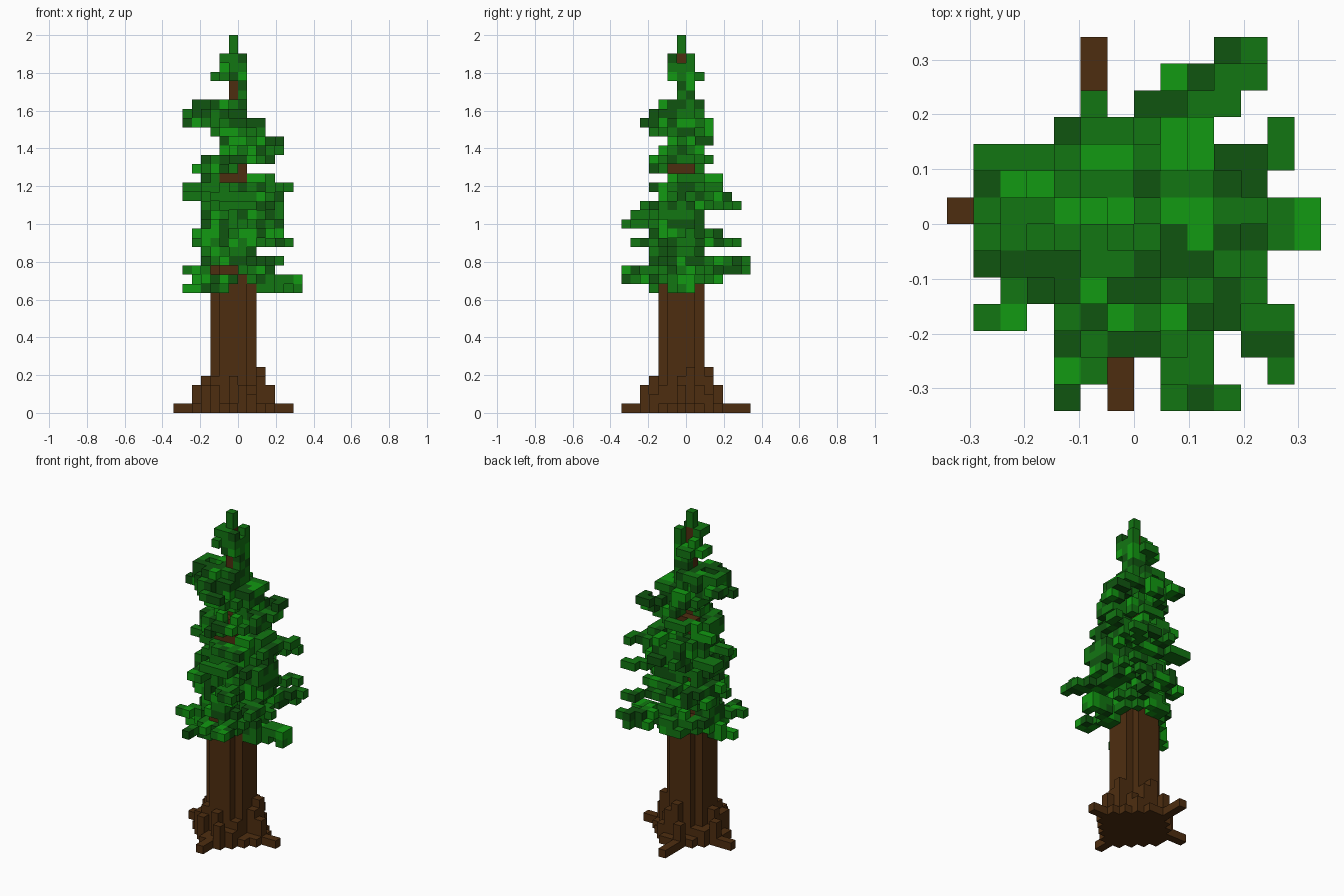
import bpy
import bmesh
import random

if "Cube" in bpy.data.objects:
    bpy.data.objects.remove(bpy.data.objects["Cube"], do_unlink=True)

HEIGHT = 41                 # tree height in blocks
SIZE = 2 / HEIGHT           # edge of one block
CX = CY = -1                # trunk axis, in blocks
rng = random.Random(11)


def make_material(name, color):
    mat = bpy.data.materials.new(name)
    mat.use_nodes = True
    mat.diffuse_color = (*color, 1)
    bsdf = next(n for n in mat.node_tree.nodes if n.type == "BSDF_PRINCIPLED")
    bsdf.inputs["Base Color"].default_value = (*color, 1)
    bsdf.inputs["Roughness"].default_value = 0.9
    return mat


bark = make_material("bark brown", (0.076, 0.027, 0.005))
leaves = [
    make_material("leaf green", (0.006, 0.18, 0.006)),
    make_material("light leaf green", (0.006, 0.32, 0.006)),
    make_material("dark leaf green", (0.005, 0.09, 0.005)),
]


def disc(radius, z):
    """Blocks of a round slice about the trunk axis."""
    reach = range(-8, 9)
    return {(CX + i, CY + j, z) for i in reach for j in reach
            if i * i + j * j <= radius * radius}


def line(start, end, z):
    """Straight row of blocks between two points of one layer."""
    steps = max(abs(end[0] - start[0]), abs(end[1] - start[1]), 1)
    return [(round(start[0] + (end[0] - start[0]) * k / steps),
             round(start[1] + (end[1] - start[1]) * k / steps), z)
            for k in range(steps + 1)]


def build(name, cells, solid, materials):
    """Mesh the outer faces of a group of blocks."""
    bm = bmesh.new()
    corners = {}

    def vert(key):
        if key not in corners:
            corners[key] = bm.verts.new([k * SIZE for k in key])
        return corners[key]

    for cell in sorted(cells):
        shade = rng.choices(range(len(materials)), (5, 2, 3)[:len(materials)])[0]
        for axis in range(3):
            u, v = (axis + 1) % 3, (axis + 2) % 3
            for side in (0, 1):
                near = list(cell)
                near[axis] += 2 * side - 1
                if tuple(near) in solid:
                    continue
                loop = []
                for a, b in ((0, 0), (1, 0), (1, 1), (0, 1)):
                    p = list(cell)
                    p[axis] += side
                    p[u] += a
                    p[v] += b
                    loop.append(vert(tuple(p)))
                face = bm.faces.new(loop if side else loop[::-1])
                face.material_index = shade
    mesh = bpy.data.meshes.new(name)
    bm.to_mesh(mesh)
    bm.free()
    for mat in materials:
        mesh.materials.append(mat)
    obj = bpy.data.objects.new(name, mesh)
    bpy.context.collection.objects.link(obj)


# Trunk: stout below, thin stem through the crown
trunk = set()
for z in range(HEIGHT - 2):
    trunk |= disc(2.3 if z < 16 else 1.5 if z < 28 else 0, z)

# Roots: stepped flare, knobs and four long ground roots
roots = disc(4.2, 0)
for x, y, z in sorted(disc(3.7, 0)):
    roots |= {(x, y, k) for k in range(rng.choice((1, 2, 2, 3)))}
knobs = ((2, 0, 5), (2, -1, 4), (-1, 2, 5), (0, 2, 4), (-4, -1, 4), (-1, -4, 4),
         (3, -1, 3), (-5, 0, 3), (-2, 3, 3), (0, -5, 3), (-3, -3, 4), (1, 1, 3))
for x, y, top in knobs:
    roots |= {(x, y, k) for k in range(top)}
for start, tip in (((-4, 0), (-7, 0)), ((2, -1), (5, -1)),
                   ((-2, 2), (-2, 6)), ((-1, -4), (-1, -7))):
    roots |= set(line(start, tip, 0))
roots -= trunk

# Crown layers from the bottom up: reach to right, left, front and back
layers = (
    (-5, 2, -4, 3), (-4, 3, -4, 3), (-4, 2, -4, 2), (-4, 1, -4, 1),
    (-5, 3, -4, 3), (-5, 4, -4, 3), (-4, 4, -4, 1), (-4, 4, -5, 1),
    (-4, 4, -5, 2), (-4, 4, -3, 4), (-4, 4, -4, 3), (-4, 3, -2, 3),
    (-4, 0, -4, 1), (-4, 3, -4, 2), (-2, 3, -3, 1), (-2, 1, -2, 1),
    (-3, 2, -4, 2), (-4, 2, -5, 2), (-5, 0, -4, 1), (-5, 0, -3, 1),
    (-1, 0, -1, 0), (-2, 0, -1, 0), (-3, 0, -2, 1), (-2, 0, -2, 0),
    (-2, 0, -2, 0),
)
foliage = {(CX, CY, HEIGHT - 1), (CX, CY, HEIGHT - 2)}
for z, (x0, x1, y0, y1) in enumerate(layers, 14):
    for x in range(x0, x1 + 1):
        for y in range(y0, y1 + 1):
            dx = (x - CX) / (abs((x0 if x < CX else x1) - CX) + 0.5)
            dy = (y - CY) / (abs((y0 if y < CY else y1) - CY) + 0.5)
            if dx * dx + dy * dy < 1.05 and rng.random() < 0.74:
                foliage.add((x, y, z))

# Long boughs: tip position and layer
boughs = (
    (6, 0, 13), (-6, -2, 13), (-3, -4, 13), (-7, -5, 15), (3, 6, 15),
    (4, 6, 16), (-3, -7, 14), (2, -7, 15), (6, 0, 14), (5, -5, 18),
    (5, -6, 18), (-5, 2, 18), (4, 5, 18), (3, -7, 20), (-3, -6, 21),
    (5, 4, 23), (4, 5, 22), (-6, 2, 23), (5, 3, 24), (-6, -1, 24),
    (-5, 1, 26), (4, 1, 28), (4, 2, 29), (-6, -2, 31), (-6, 1, 32),
    (2, 1, 31), (-2, -5, 31),
)
for x, y, z in boughs:
    start = (round(CX + (x - CX) * 0.3), round(CY + (y - CY) * 0.3))
    for i, j, k in line(start, (x, y), z):
        foliage.add((i, j, k))
        # Side twigs point back towards the trunk
        if rng.random() < 0.6:
            if abs(x - CX) > abs(y - CY):
                foliage.add((i, j + (1 if j < CY else -1), k))
            else:
                foliage.add((i + (1 if i < CX else -1), j, k))
foliage -= trunk

# Drop stray blocks that touch nothing
solid = trunk | roots | foliage
foliage = {(x, y, z) for x, y, z in foliage
           if solid & {(x + 1, y, z), (x - 1, y, z), (x, y + 1, z),
                       (x, y - 1, z), (x, y, z + 1), (x, y, z - 1)}}
solid = trunk | roots | foliage

build("trunk", trunk, solid, [bark])
build("roots", roots, solid, [bark])
build("foliage", foliage, solid, leaves)
